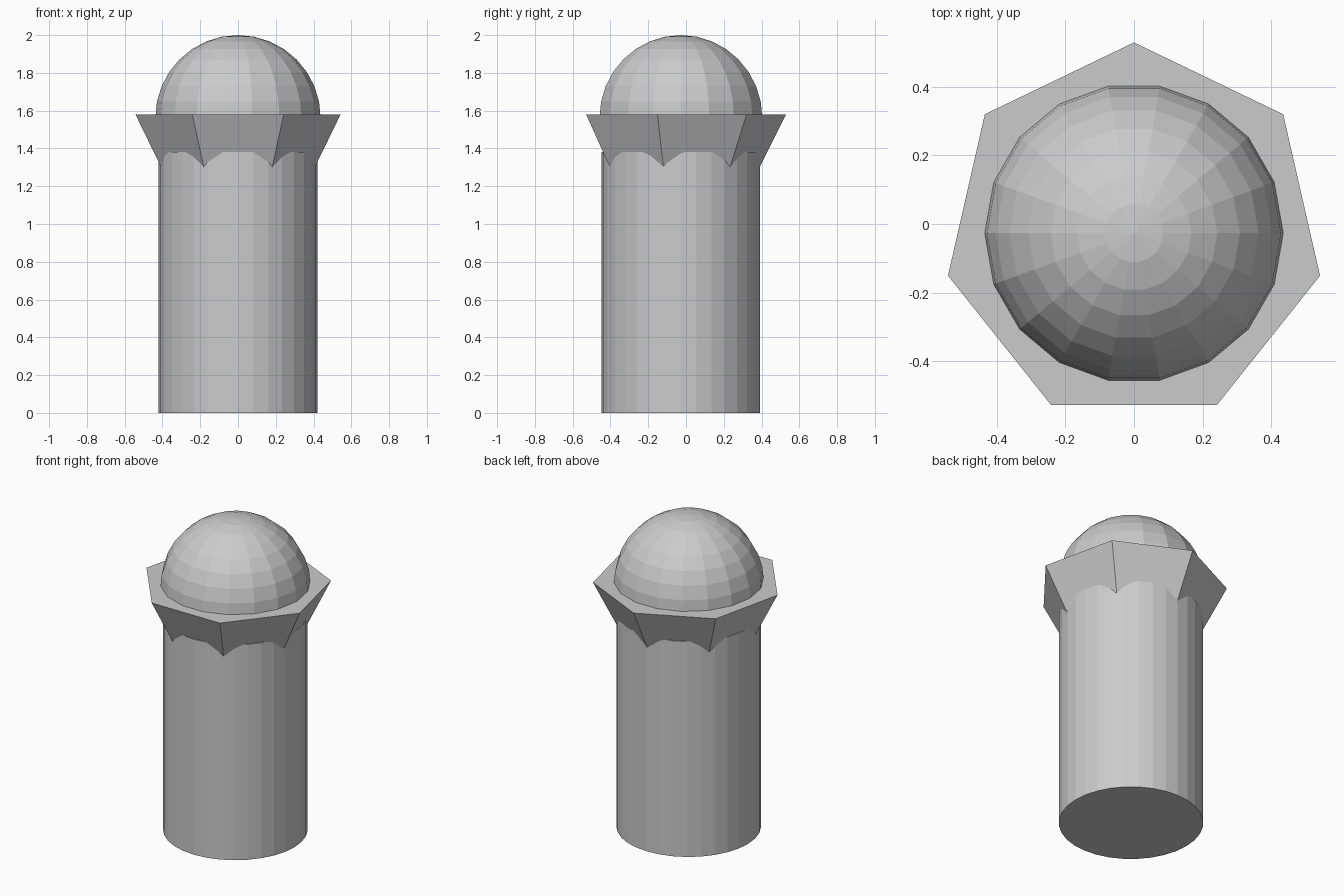
import bpy
from math import pi

if "Cube" in bpy.data.objects:
    bpy.data.objects.remove(bpy.data.objects["Cube"])

CY = -0.027  # shared axis, offset so the heptagon collar centres on y = 0


def cone(name, sides, r_low, r_high, z_low, z_high):
    """Flat-sided upright prism or frustum with one corner towards +y."""
    bpy.ops.mesh.primitive_cone_add(
        vertices=sides, radius1=r_low, radius2=r_high, depth=z_high - z_low,
        location=(0, CY, (z_low + z_high) / 2))
    bpy.context.object.name = name


# Round post
cone("post", 32, 0.42, 0.42, 0.0, 1.38)

# Seven-sided flared collar, its lower end sunk into the post
cone("collar", 7, 0.38, 0.557, 1.226, 1.58)

# Faceted domed cap, its lower half hidden inside the collar
bpy.ops.mesh.primitive_uv_sphere_add(
    segments=18, ring_count=16, radius=0.4375,
    location=(0, CY, 1.5625), rotation=(0, 0, pi / 2))
bpy.context.object.name = "dome"
